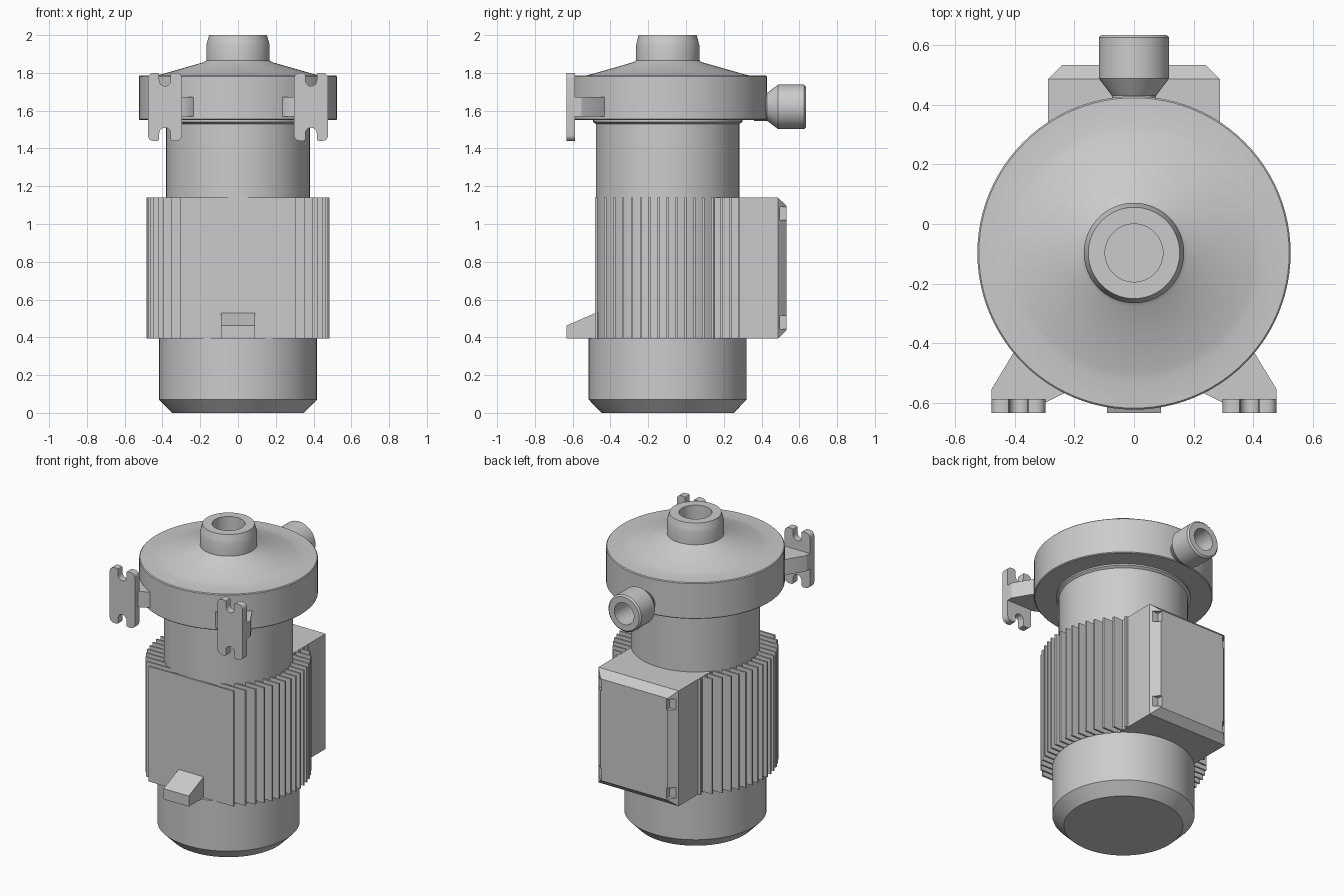
import bpy, bmesh, math
from mathutils import Matrix, Vector

if "Cube" in bpy.data.objects:
    bpy.data.objects.remove(bpy.data.objects["Cube"])

CY = -0.097  # y of the main pump axis


def finish(name, bm, smooth=True):
    bmesh.ops.remove_doubles(bm, verts=bm.verts, dist=1e-5)
    bmesh.ops.recalc_face_normals(bm, faces=bm.faces)
    for f in bm.faces:
        f.smooth = smooth
    for e in bm.edges:
        if len(e.link_faces) == 2 and e.calc_face_angle(0) > math.radians(28):
            e.smooth = False
    me = bpy.data.meshes.new(name)
    bm.to_mesh(me)
    bm.free()
    ob = bpy.data.objects.new(name, me)
    bpy.context.collection.objects.link(ob)
    return ob


def lathe(name, profile, matrix, segs=96):
    """Spin (radius, height) points round z, then place with a matrix."""
    bm = bmesh.new()
    vs = [bm.verts.new((r, 0, z)) for r, z in profile]
    es = [bm.edges.new(p) for p in zip(vs, vs[1:])]
    bmesh.ops.spin(bm, geom=vs + es, cent=(0, 0, 0), axis=(0, 0, 1),
                   angle=2 * math.pi, steps=segs)
    bmesh.ops.transform(bm, matrix=matrix, verts=bm.verts)
    return finish(name, bm)


def add_prism(bm, pts, axis, a, b):
    """Extrude a 2D outline from a to b along the given axis."""
    def place(p, d):
        q = list(p)
        q.insert("xyz".index(axis), d)
        return bm.verts.new(q)
    lo, hi = [place(p, a) for p in pts], [place(p, b) for p in pts]
    bm.faces.new(lo)
    bm.faces.new(hi)
    n = len(pts)
    for i in range(n):
        bm.faces.new((lo[i], lo[(i + 1) % n], hi[(i + 1) % n], hi[i]))


def rect(x0, x1, y0, y1):
    return [(x0, y0), (x1, y0), (x1, y1), (x0, y1)]


def prism(name, *args):
    bm = bmesh.new()
    add_prism(bm, *args)
    return finish(name, bm)


def mirror_x(ob):
    ob.modifiers.new("Mirror", 'MIRROR').use_mirror_merge = False


upright = Matrix.Translation((0, CY, 0))

# Fan cover at the bottom, and motor core
lathe("fan_cover", [(0, 0), (0.35, 0), (0.418, 0.07), (0.418, 0.393), (0, 0.393)], upright)
lathe("motor_core", [(0, 0.38), (0.38, 0.38), (0.38, 1.53), (0.395, 1.54),
                     (0.395, 1.56), (0, 1.56)], upright)

# Pump casing with coned lid and hollow inlet nozzle
lathe("pump_casing", [(0, 1.55), (0.52, 1.55), (0.525, 1.555), (0.525, 1.78),
                      (0.52, 1.785), (0.43, 1.787), (0.40, 1.794), (0.18, 1.857),
                      (0.168, 1.866), (0.168, 1.945), (0.163, 1.965), (0.153, 2.0),
                      (0.097, 2.0), (0.097, 1.8), (0, 1.8)], upright)

# Outlet nozzle pointing back
lathe("outlet_nozzle", [(0, 0.36), (0.074, 0.36), (0.074, 0.43), (0.118, 0.488),
                        (0.118, 0.625), (0.108, 0.634), (0.07, 0.634), (0.07, 0.45), (0, 0.45)],
      Matrix.Translation((0, 0, 1.62)) @ Matrix.Rotation(-math.pi / 2, 4, 'X'), 64)

# Cooling fins: parallel plates whose tips follow a circle
bm = bmesh.new()
for k in range(17):
    d = -0.378 + k * 0.756 / 16
    w = math.sqrt(0.485 ** 2 - d * d)
    add_prism(bm, rect(-w, w, CY + d - 0.006, CY + d + 0.006), 'z', 0.393, 1.14)
finish("cooling_fins", bm, False)

# Terminal box with bevelled lid
bm = bmesh.new()
rings = []
for y, hx, z0, z1 in ((0.13, 0.288, 0.393, 1.14), (0.486, 0.288, 0.393, 1.14),
                      (0.533, 0.24, 0.437, 1.096)):
    rings.append([bm.verts.new((x, y, z)) for x, z in rect(-hx, hx, z0, z1)])
bm.faces.new(rings[0])
bm.faces.new(rings[-1])
for a, b in zip(rings, rings[1:]):
    for i in range(4):
        bm.faces.new((a[i], a[(i + 1) % 4], b[(i + 1) % 4], b[i]))
box = finish("terminal_box", bm, False)

# Screw pockets cut into the lid corners
bm = bmesh.new()
for s in (-1, 1):
    for z0, z1 in ((0.445, 0.515), (1.02, 1.09)):
        add_prism(bm, rect(s * 0.232, s * 0.32, 0.498, 0.6), 'z', z0, z1)
cutter = finish("screw_pocket_cutter", bm, False)
cutter.hide_render = True
cutter.display_type = 'WIRE'
cut = box.modifiers.new("Pockets", 'BOOLEAN')
cut.operation = 'DIFFERENCE'
cut.solver = 'EXACT'
cut.object = cutter

# Wedge lug on the front of the motor
prism("front_lug", [(-0.633, 0.393), (-0.40, 0.393), (-0.40, 0.565), (-0.47, 0.533),
                    (-0.633, 0.462)], 'x', -0.09, 0.09)

# Slotted mounting plates: one quarter outline, mirrored to a full one
quarter = [(0.03 * math.sin(t), 0.14 - 0.03 * math.cos(t))
           for t in (i * math.pi / 12 for i in range(7))]
quarter += [(0.03, 0.17), (0.033, 0.177), (0.04, 0.18)]
quarter += [(0.06 + 0.03 * math.sin(t), 0.15 + 0.03 * math.cos(t))
            for t in (i * math.pi / 12 for i in range(7))]
half = quarter + [(x, -z) for x, z in reversed(quarter)]
outline = half + [(-x, z) for x, z in reversed(half[1:-1])]
plate = prism("mounting_plate", [(0.387 + x, 1.62 + z) for x, z in outline],
              'y', -0.633, -0.587)
mirror_x(plate)

# Arms joining the plates to the casing
arm = prism("bracket_arm", [(0.30, -0.60), (0.477, -0.60), (0.477, -0.553), (0.40, -0.425),
                            (0.33, -0.38), (0.20, -0.52), (0.235, -0.567)],
            'z', 1.57, 1.672)
mirror_x(arm)
